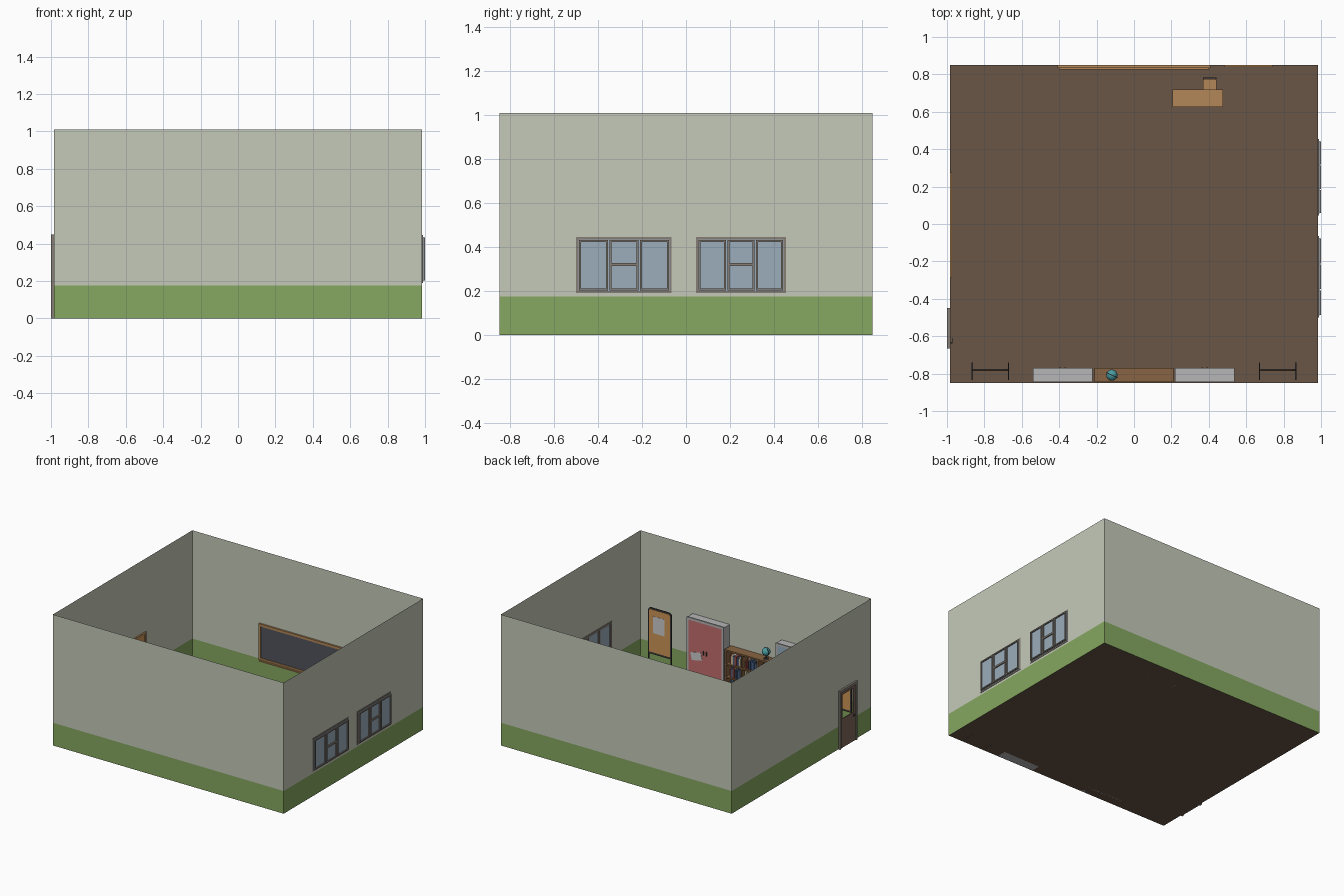
import bpy, bmesh, math, random
from mathutils import Matrix, Vector

if "Cube" in bpy.data.objects:
    bpy.data.objects.remove(bpy.data.objects["Cube"])
random.seed(4)

def mat(name, r, g, b):
    m = bpy.data.materials.new(name)
    lin = [(c / 255 / 12.92) if c < 11 else ((c / 255 + .055) / 1.055) ** 2.4 for c in (r, g, b)]
    m.diffuse_color = (*lin, 1)
    m.use_nodes = True
    m.node_tree.nodes["Principled BSDF"].inputs["Base Color"].default_value = m.diffuse_color
    return m

CREAM, GREEN = mat("cream", 197, 202, 185), mat("green", 134, 168, 97)
FLOOR, WOOD = mat("floor", 104, 86, 70), mat("wood", 178, 135, 88)
SHELF, DOOR = mat("shelf_wood", 135, 100, 66), mat("door_brown", 125, 102, 88)
FRAME, GLASS = mat("frame", 134, 126, 118), mat("glass", 155, 173, 186)
SLATE, CORK = mat("slate", 82, 84, 92), mat("cork", 205, 150, 85)
DARK, PAPER = mat("dark", 62, 58, 58), mat("paper", 225, 225, 222)
STEEL, RED = mat("steel", 182, 182, 182), mat("red", 196, 108, 110)
BLUE, TEAL = mat("blue", 150, 175, 190), mat("teal", 75, 155, 160)
BOOKS = [mat("book_a", 150, 75, 65), mat("book_b", 70, 95, 130), mat("book_c", 200, 185, 150)]

def finish(name, bm, m):
    bmesh.ops.recalc_face_normals(bm, faces=bm.faces)
    me = bpy.data.meshes.new(name)
    bm.to_mesh(me)
    bm.free()
    me.materials.append(m)
    ob = bpy.data.objects.new(name, me)
    bpy.context.collection.objects.link(ob)
    return ob

def boxes(name, m, *items):
    """One object from boxes given as (x0, x1, y0, y1, z0, z1)."""
    bm = bmesh.new()
    for a, b, c, d, e, f in items:
        M = Matrix.Translation(((a + b) / 2, (c + d) / 2, (e + f) / 2)) @ Matrix.Diagonal((b - a, d - c, f - e, 1))
        bmesh.ops.create_cube(bm, size=1, matrix=M)
    return finish(name, bm, m)

def place(axis, u0, u1, d0, d1, z0, z1):
    return (u0, u1, d0, d1, z0, z1) if axis == "x" else (d0, d1, u0, u1, z0, z1)

def ring(axis, u0, u1, z0, z1, d0, d1, t):
    """Four boxes of a rectangular frame running along an axis."""
    return [place(axis, *p) for p in ((u0, u1, d0, d1, z0, z0 + t), (u0, u1, d0, d1, z1 - t, z1),
            (u0, u0 + t, d0, d1, z0 + t, z1 - t), (u1 - t, u1, d0, d1, z0 + t, z1 - t))]

def wall(name, axis, half, d, holes=()):
    """Thin wall in two colour bands, leaving rectangular holes."""
    us = sorted({-half, half, *(u for h in holes for u in h[:2])})
    for band, z0, z1, m in (("lower", 0, .175, GREEN), ("upper", .175, 1.01, CREAM)):
        zs = sorted({z0, z1, *(z for h in holes for z in h[2:] if z0 < z < z1)})
        bm = bmesh.new()
        for a, b in zip(us, us[1:]):
            for p, q in zip(zs, zs[1:]):
                u, z = (a + b) / 2, (p + q) / 2
                if any(h[0] < u < h[1] and h[2] < z < h[3] for h in holes):
                    continue
                pts = [(a, p), (b, p), (b, q), (a, q)]
                bm.faces.new([bm.verts.new((u, d, z) if axis == "x" else (d, u, z)) for u, z in pts])
        bmesh.ops.remove_doubles(bm, verts=bm.verts, dist=1e-5)
        finish(f"{name}_{band}", bm, m)

# Room shell
X, Y = .985, .85
bm = bmesh.new()
bm.faces.new([bm.verts.new((x, y, 0)) for x, y in ((-X, -Y), (X, -Y), (X, Y), (-X, Y))])
finish("floor", bm, FLOOR)
WINDOWS = ((-.5, -.065), (.045, .455))
wall("front_wall", "x", X, -Y)
wall("back_wall", "x", X, Y)
wall("right_wall", "y", Y, X, [(a + .005, b - .005, .195, .44) for a, b in WINDOWS])
wall("left_wall", "y", Y, -X, [(-.655, -.46, 0, .44)])

# Windows: outer trim, three sashes, middle one split by a bar
for i, (a, b) in enumerate(WINDOWS):
    bars = ring("y", a, b, .19, .445, .98, .988, .014)
    w = (b - a - .02) / 3
    for k in range(3):
        s = a + .01 + k * w
        bars += ring("y", s + .003, s + w - .003, .203, .432, .984, 1.0, .009)
    mid = a + .01 + w
    bars.append((.984, 1.0, mid + .01, mid + w - .01, .313, .327))
    for k in (1, 2):
        s = a + .01 + k * w
        bars.append((.982, .99, s - .004, s + .004, .2, .435))
    boxes(f"window_frame_{i}", FRAME, *bars)
    boxes(f"window_glass_{i}", GLASS, (.989, .992, a + .01, b - .01, .2, .435))

# Door with an open upper light
boxes("door_frame", FRAME, (-1, -.98, -.665, -.645, 0, .45), (-1, -.98, -.47, -.45, 0, .45),
      (-1, -.98, -.645, -.47, .43, .45))
boxes("door_panel", DOOR, (-.993, -.985, -.645, -.47, 0, .2), *ring("y", -.645, -.47, .2, .43, -.993, -.985, .022))
boxes("door_handle", DARK, (-1, -.97, -.64, -.63, .195, .205), (-.974, -.97, -.64, -.61, .195, .205),
      (-1, -.997, -.64, -.61, .195, .205))

# Wall boards
boxes("blackboard_frame", WOOD, *ring("x", -.41, .41, .17, .45, .835, .849, .018), (-.4, .4, .825, .849, .165, .175))
boxes("blackboard", SLATE, (-.395, .395, .841, .848, .185, .435))
boxes("notice_board_frame", WOOD, *ring("x", .485, .74, .25, .46, .84, .849, .012))
boxes("notice_board", CORK, (.495, .73, .843, .848, .26, .45))
boxes("notice_sheets", PAPER, (.52, .58, .841, .843, .3, .41), (.61, .69, .841, .843, .33, .43))
boxes("side_board_frame", WOOD, *ring("y", -.29, .275, .19, .45, -.984, -.973, .015))
boxes("side_board", CORK, (-.984, -.978, -.28, .265, .2, .44))

# Standing display boards with rounded top corners
def rounded_panel(name, m, cx, w, z0, z1, y0, y1, r):
    h = w / 2
    pts = [(cx - h, z0), (cx + h, z0)]
    for sx, start in ((1, 0), (-1, 90)):
        for k in range(4):
            t = math.radians(start + 30 * k)
            pts.append((cx + sx * (h - r) + r * math.cos(t), z1 - r + r * math.sin(t)))
    bm = bmesh.new()
    f = bm.faces.new([bm.verts.new((x, y0, z)) for x, z in pts])
    e = bmesh.ops.extrude_face_region(bm, geom=[f])
    bmesh.ops.translate(bm, vec=(0, y1 - y0, 0), verts=[v for v in e["geom"] if isinstance(v, bmesh.types.BMVert)])
    finish(name, bm, m)

for side, cx in (("left", -.768), ("right", .768)):
    rounded_panel(f"{side}_stand_frame", DARK, cx, .2, .125, .48, -.784, -.776, .025)
    rounded_panel(f"{side}_stand_board", CORK, cx, .18, .14, .468, -.786, -.774, .015)
    boxes(f"{side}_stand_sheet", PAPER, (cx - .045, cx + .055, -.7735, -.772, .29, .42))
    legs = []
    for s in (-1, 1):
        x = cx + s * .097
        legs += [(x - .004, x + .004, -.784, -.776, 0, .46), (x - .003, x + .003, -.835, -.74, 0, .01)]
    boxes(f"{side}_stand_legs", DARK, *legs)

# Lockers
for side, cx, m in (("left", -.381, BLUE), ("right", .378, RED)):
    a, b = cx - .158, cx + .158
    boxes(f"{side}_cabinet_body", STEEL, (a, b, -.846, -.78, 0, .49), *ring("x", a, b, 0, .495, -.782, -.77, .018))
    boxes(f"{side}_cabinet_doors", m, (a + .018, cx - .001, -.78, -.773, .018, .477),
          (cx + .001, b - .018, -.78, -.773, .018, .477))
    boxes(f"{side}_cabinet_handles", DARK, *[(cx + s * .014 - .004, cx + s * .014 + .004, -.773, -.766, .235, .265)
                                            for s in (-1, 1)])
    sheet = boxes(f"{side}_cabinet_sheet", PAPER, (-.045, .045, -.001, .001, -.03, .03))
    sheet.location = (cx + .075, -.7715, .21)
    sheet.rotation_euler.y = math.radians(12)

# Bookshelf with books
rows = [.02, .12, .22]
boxes("bookshelf", SHELF, (-.21, -.198, -.846, -.77, 0, .33), (.198, .21, -.846, -.77, 0, .33),
      (-.21, .21, -.846, -.77, .318, .33), (-.2, .2, -.846, -.84, 0, .32),
      *[(-.2, .2, -.845, -.772, z - .01, z) for z in rows],
      *[(x - .005, x + .005, -.845, -.772, .01, .32) for x in (-.067, .067)])
stock = [[], [], []]
for z in rows:
    for start in (-.196, -.06, .074):
        x = start
        while x < start + .1:
            w = random.uniform(.009, .018)
            stock[random.randrange(3)].append((x, x + w - .001, -.838, random.uniform(-.79, -.778),
                                               z, z + random.uniform(.055, .08)))
            x += w
for i, items in enumerate(stock):
    boxes(f"books_{i}", BOOKS[i], *items)

# Globe
G = Vector((-.118, -.808, .385))
bm = bmesh.new()
bmesh.ops.create_uvsphere(bm, u_segments=16, v_segments=10, radius=.03, matrix=Matrix.Translation(G))
finish("globe", bm, TEAL)
bm = bmesh.new()
bmesh.ops.create_cone(bm, cap_ends=True, segments=12, radius1=.02, radius2=.014, depth=.008,
                      matrix=Matrix.Translation((G.x, G.y, .334)))
bmesh.ops.create_cone(bm, cap_ends=True, segments=8, radius1=.003, radius2=.003, depth=.02,
                      matrix=Matrix.Translation((G.x, G.y, .346)))
finish("globe_stand", bm, DARK)
bpy.ops.mesh.primitive_torus_add(major_segments=20, minor_segments=6, major_radius=.032, minor_radius=.002,
                                 location=G, rotation=(math.radians(90), 0, math.radians(-25)))
arc = bpy.context.object
arc.name = "globe_ring"
arc.data.materials.append(DARK)

# Teacher's desk and chair
boxes("desk", WOOD, (.205, .475, .625, .72, .16, .172), (.212, .224, .63, .715, 0, .16),
      (.456, .468, .63, .715, 0, .16), (.224, .456, .635, .643, .05, .16), (.224, .3, .645, .715, .09, .16))
boxes("chair_seat", WOOD, (.37, .44, .705, .772, .095, .103), (.372, .438, .77, .776, .15, .2))
boxes("chair_frame", DARK, *[(x - .004, x + .004, .774, .782, 0, .2) for x in (.374, .436)],
      *[(x - .004, x + .004, .708, .716, 0, .095) for x in (.374, .436)], (.37, .44, .776, .782, .193, .202))
